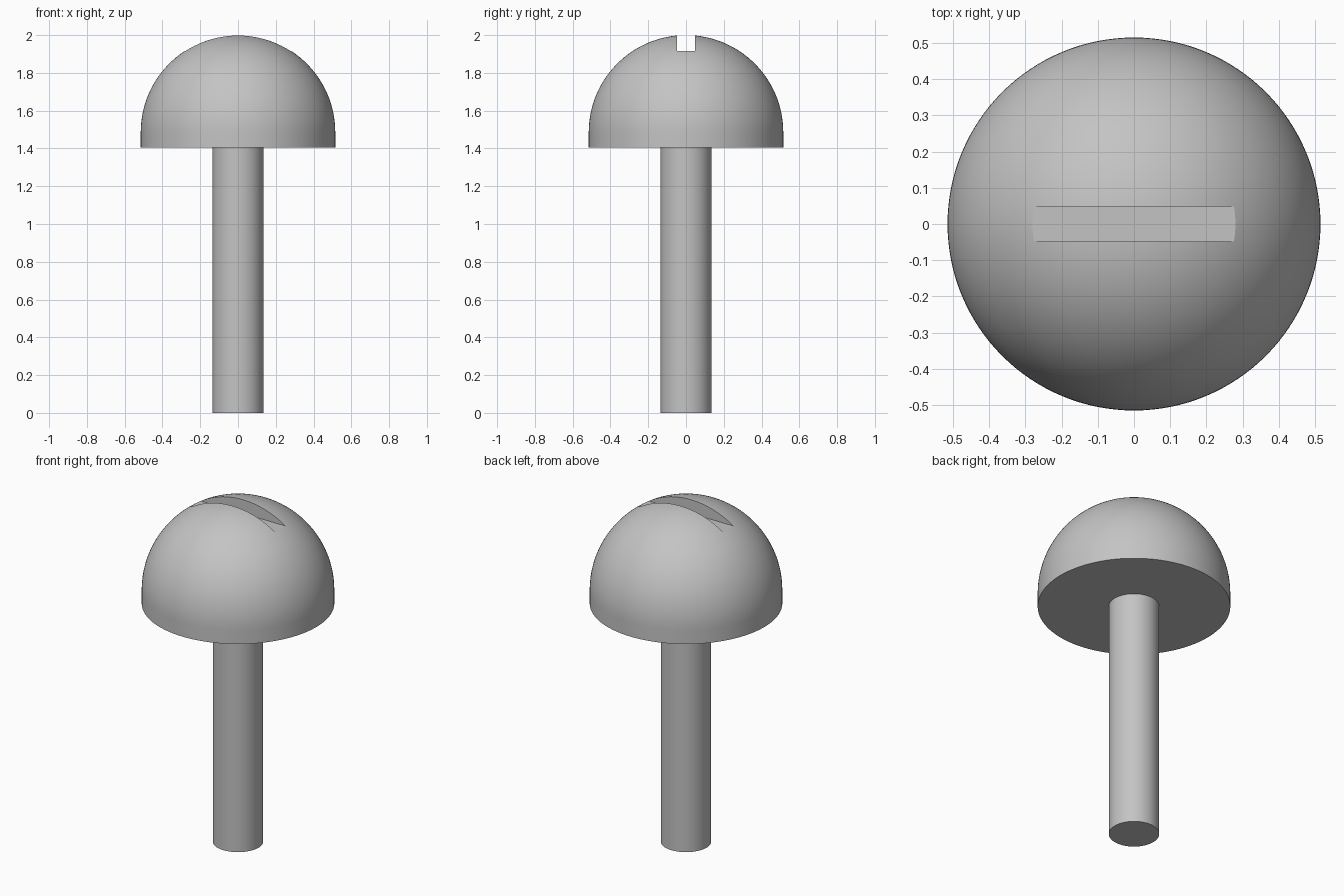
import bpy
import bmesh
import math

default = bpy.data.objects.get("Cube")
if default:
    bpy.data.objects.remove(default, do_unlink=True)

HEAD_R, HEAD_BASE, DOME_Z = 0.515, 1.405, 1.485
SHAFT_R = 0.135
SLOT_HALF, SLOT_FLOOR = 0.048, 1.917
SEGMENTS = 128

steel = bpy.data.materials.new("grey steel")
steel.use_nodes = True
color = (0.55, 0.55, 0.55, 1)
steel.diffuse_color = color
steel.node_tree.nodes["Principled BSDF"].inputs["Base Color"].default_value = color


def lathe(name, profile):
    """Turn an (r, z) profile around the z axis into a closed solid."""
    bm = bmesh.new()
    verts = [bm.verts.new((r, 0, z)) for r, z in profile]
    edges = [bm.edges.new(pair) for pair in zip(verts, verts[1:])]
    bmesh.ops.spin(bm, geom=verts + edges, cent=(0, 0, 0), axis=(0, 0, 1),
                   angle=math.tau, steps=SEGMENTS)
    bmesh.ops.remove_doubles(bm, verts=bm.verts, dist=1e-5)
    bmesh.ops.recalc_face_normals(bm, faces=bm.faces)
    mesh = bpy.data.meshes.new(name)
    bm.to_mesh(mesh)
    bm.free()
    mesh.materials.append(steel)
    obj = bpy.data.objects.new(name, mesh)
    bpy.context.collection.objects.link(obj)
    return obj


def activate(obj):
    bpy.ops.object.select_all(action='DESELECT')
    obj.select_set(True)
    bpy.context.view_layer.objects.active = obj


# Domed head: flat underside, short straight rim, hemisphere
steps = 40
arc = [(HEAD_R * math.cos(a), DOME_Z + HEAD_R * math.sin(a))
       for a in (math.pi / 2 * i / steps for i in range(steps))]
head = lathe("head", [(0, HEAD_BASE), (HEAD_R, HEAD_BASE)] + arc
             + [(0, DOME_Z + HEAD_R)])

# Straight shaft, seated slightly inside the head
top = HEAD_BASE + 0.02
shaft = lathe("shaft", [(0, 0), (SHAFT_R, 0), (SHAFT_R, top), (0, top)])

# Driver slot cut across the top of the head
depth = 0.4
bpy.ops.mesh.primitive_cube_add(size=1, location=(0, 0, SLOT_FLOOR + depth / 2))
cutter = bpy.context.object
cutter.name = "slot_cutter"
cutter.scale = (2, 2 * SLOT_HALF, depth)
cutter.hide_render = True
cutter.data.materials.append(steel)

activate(head)
cut = head.modifiers.new("slot", 'BOOLEAN')
cut.operation = 'DIFFERENCE'
cut.solver = 'EXACT'
cut.object = cutter
bpy.ops.object.modifier_apply(modifier=cut.name)
bpy.data.objects.remove(cutter, do_unlink=True)

# Smooth curved walls, crisp rims and slot edges
for part in (head, shaft):
    activate(part)
    bpy.ops.object.shade_smooth_by_angle(angle=math.radians(30))
